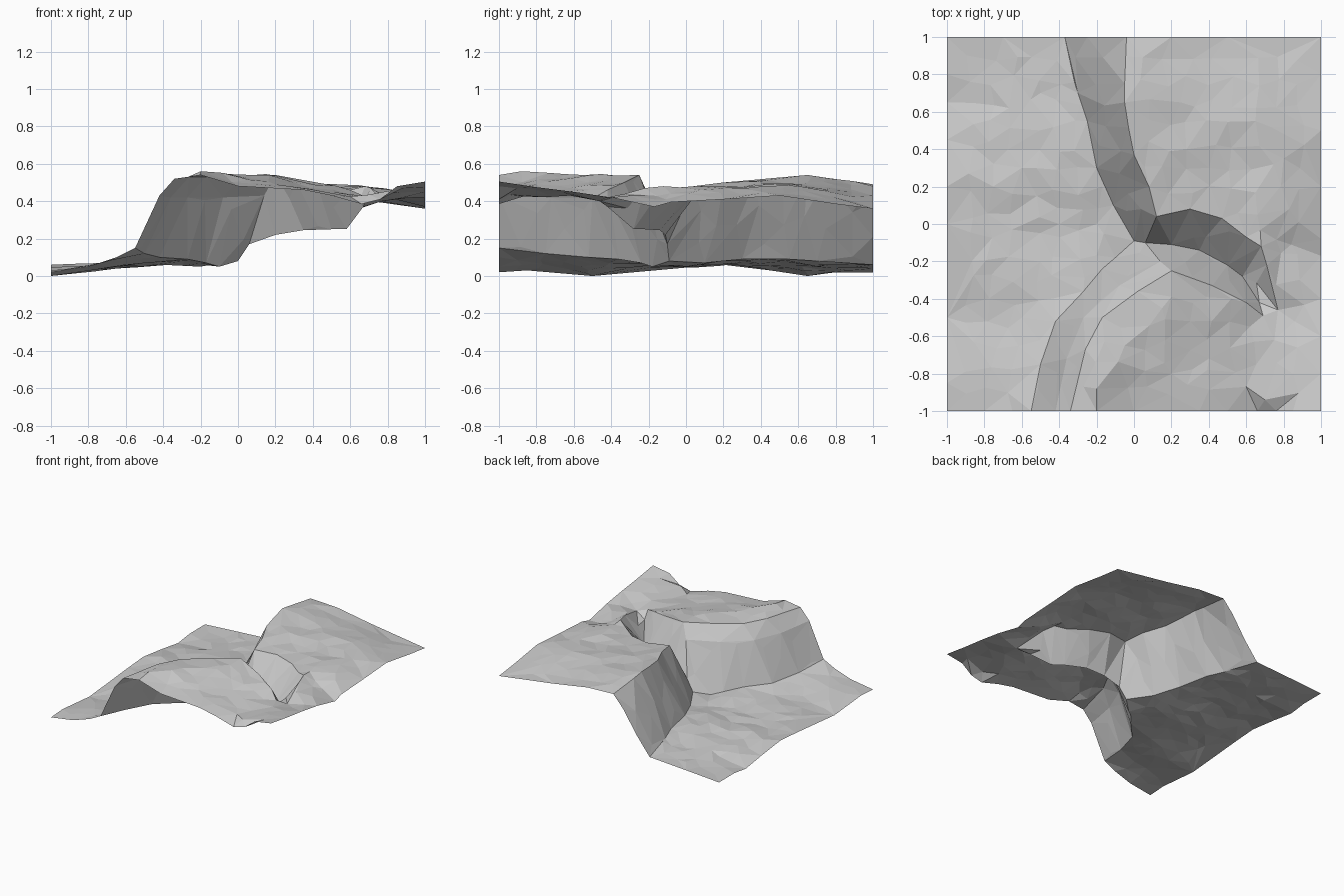
import bpy, random
from mathutils import Vector
from mathutils.bvhtree import BVHTree
from mathutils.geometry import delaunay_2d_cdt

if "Cube" in bpy.data.objects:
    bpy.data.objects.remove(bpy.data.objects["Cube"])

random.seed(4)

# Borders of the square terrain patch: (position along edge, height)
south = [(-1, .02), (-.8, .05), (-.65, .1), (-.55, .15), (-.42, .43), (-.34, .52), (-.2, .54),
         (0, .48), (.35, .46), (.5, .43), (.66, .385), (.76, .41), (.85, .48), (1, .505)]
north = [(-1, .02), (-.7, .04), (-.37, .06), (-.25, .21), (-.13, .39), (-.04, .49), (.2, .48), (.5, .43), (1, .36)]
west = [(-1, .02), (-.85, .03), (-.5, 0), (0, .045), (.2, .06), (.45, .03), (.65, 0), (.8, .02), (1, .02)]
east = [(-1, .505), (-.8, .475), (-.6, .45), (-.4, .42), (-.17, .37), (-.08, .395),
        (.2, .41), (.5, .43), (.8, .385), (1, .36)]

# Feature lines: cliff feet, rims and the ravine
back_foot = [(-.37, 1, .06), (-.3, .7, .08), (-.25, .55, .09), (-.2, .3, .09), (-.11, .1, .07), (0, -.09, .08)]
back_rim = [(-.04, 1, .49), (-.05, .75, .525), (-.05, .65, .54), (0, .37, .515), (.08, .2, .5), (.12, .04, .48)]
front_foot = [(0, -.09, .08), (-.1, -.18, .05), (-.17, -.24, .07), (-.27, -.36, .09),
              (-.42, -.52, .1), (-.5, -.75, .12), (-.55, -1, .15)]
front_shoulder = [(-.42, -1, .43), (-.36, -.72, .42), (-.27, -.5, .42), (-.08, -.33, .42), (.14, -.2, .43)]
front_rim = [(-.34, -1, .52), (-.26, -.67, .53), (-.17, -.5, .53), (.02, -.36, .535), (.2, -.25, .54),
             (.42, -.33, .5), (.6, -.42, .46), (.69, -.49, .42), (.77, -.46, .4)]
ravine_floor = [(0, -.09, .08), (.06, -.1, .17), (.2, -.11, .22), (.35, -.14, .245), (.5, -.22, .25),
                (.58, -.28, .25), (.67, -.42, .37), (.77, -.46, .4)]
ravine_bank = [(.12, .04, .48), (.3, .08, .47), (.47, .03, .46), (.6, -.07, .46),
               (.68, -.12, .48), (.71, -.22, .47), (.77, -.46, .4)]
step_top = [(.83, .08, .46), (.88, .01, .44), (1, -.08, .395)]
step_foot = [(.84, -.11, .41), (1, -.17, .37)]

# Single spots on the plateaus and the low ground
spots = [(-.2, -.88, .56), (-.05, -.65, .545), (.15, -.45, .545), (.3, -.52, .5), (.4, -.72, .46),
         (.6, -.87, .425), (.7, -.94, .435), (.85, -.8, .46), (.75, -.62, .43), (.2, -.8, .49),
         (.25, .65, .5), (.65, .55, .485), (.8, .35, .46), (.4, .3, .475), (.66, .05, .48),
         (-.6, -.5, .06), (-.6, .3, .07), (-.5, .7, .05), (-.4, 0, .06), (-.2, 0, .05)]

lines = [[(a, -1, z) for a, z in south], [(a, 1, z) for a, z in north],
         [(-1, a, z) for a, z in west], [(1, a, z) for a, z in east],
         back_foot, back_rim, front_foot, front_shoulder, front_rim,
         ravine_floor, ravine_bank, step_top, step_foot]


def triangulate(extra):
    """Join the feature lines and extra points into one triangulated sheet."""
    pts, edges = [], []
    for line in lines:
        edges += [(len(pts) + i, len(pts) + i + 1) for i in range(len(line) - 1)]
        pts += line
    pts = pts + list(extra)
    flat = [Vector(p[:2]) for p in pts]
    v, _, f, orig, _, _ = delaunay_2d_cdt(flat, edges, [], 0, 1e-4)
    out = []
    for co, src in zip(v, orig):
        z = pts[src[0]][2] if src else min(pts, key=lambda p: (Vector(p[:2]) - co).length)[2]
        out.append(Vector((co.x, co.y, z)))
    return out, [list(t) for t in f]


# Coarse sheet gives the base heights
coarse_v, coarse_f = triangulate(spots)
ground = BVHTree.FromPolygons(coarse_v, coarse_f)

# Jittered grid of extra points gives the rough facets
extra = []
n = 17
for i in range(1, n):
    for j in range(1, n):
        x = -1 + 2 * i / n + random.uniform(-.03, .03)
        y = -1 + 2 * j / n + random.uniform(-.03, .03)
        if min((Vector((x, y)) - p.xy).length for p in coarse_v) < .06:
            continue
        hit = ground.ray_cast(Vector((x, y, 2)), Vector((0, 0, -1)))[0]
        if hit:
            extra.append((x, y, max(0, hit.z + random.uniform(-.008, .008))))

verts, faces = triangulate(spots + extra)

# Keep every face pointing up
for f in faces:
    a, b, c = (verts[k].xy for k in f)
    if (b - a).cross(c - a) < 0:
        f.reverse()

mesh = bpy.data.meshes.new("terrain")
mesh.from_pydata(verts, [], faces)
rock = bpy.data.materials.new("light grey rock")
rock.diffuse_color = (.6, .6, .6, 1)
rock.use_nodes = True
rock.node_tree.nodes["Principled BSDF"].inputs["Base Color"].default_value = rock.diffuse_color
mesh.materials.append(rock)
terrain = bpy.data.objects.new("terrain", mesh)
bpy.context.collection.objects.link(terrain)
